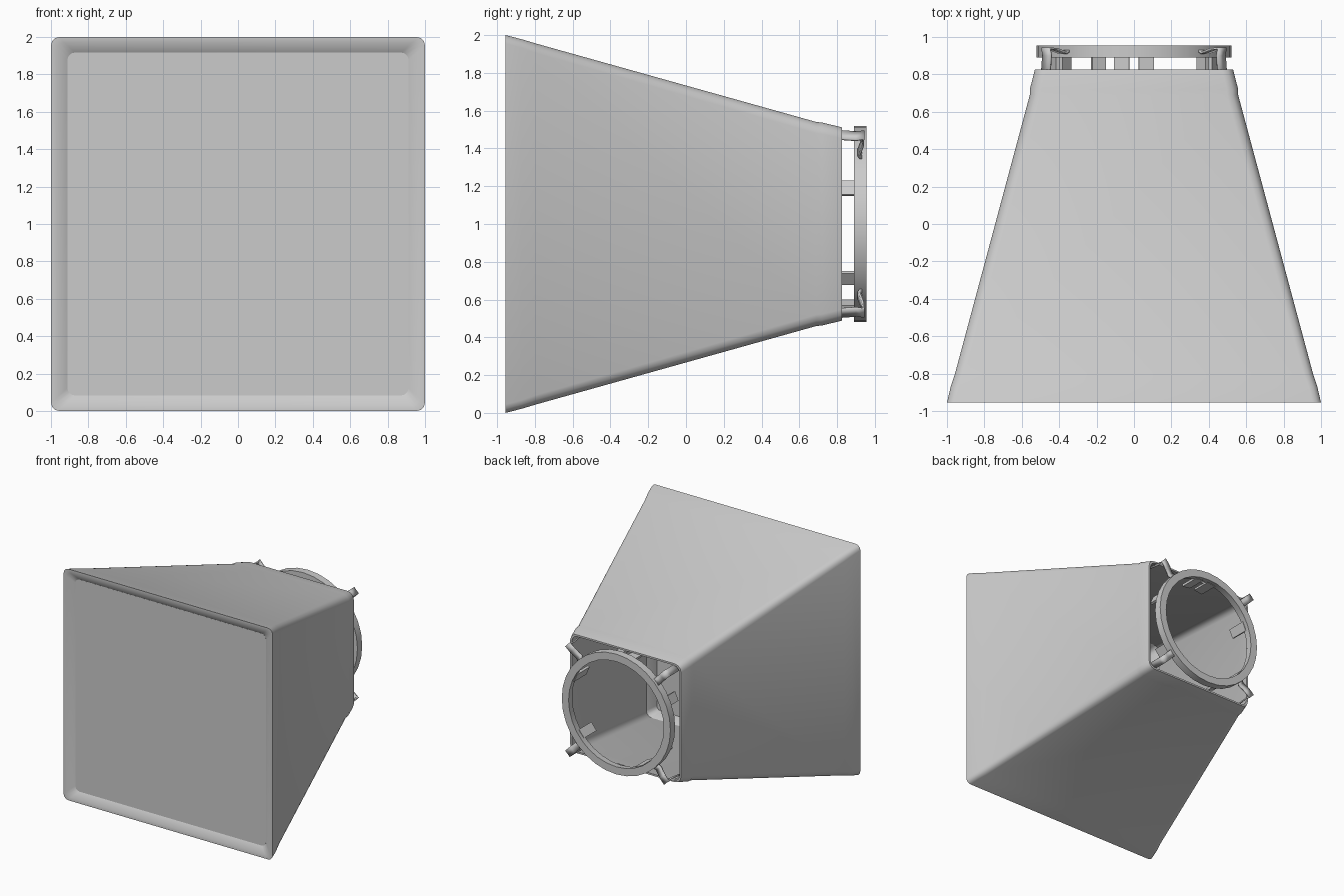
import bpy, bmesh, math
from mathutils import Vector

if "Cube" in bpy.data.objects:
    bpy.data.objects.remove(bpy.data.objects["Cube"])

CZ = 1.0  # height of the central axis


def finish(name, bm, angle=30):
    bmesh.ops.remove_doubles(bm, verts=bm.verts, dist=1e-5)
    bmesh.ops.recalc_face_normals(bm, faces=bm.faces)
    me = bpy.data.meshes.new(name)
    bm.to_mesh(me)
    bm.free()
    ob = bpy.data.objects.new(name, me)
    bpy.context.collection.objects.link(ob)
    bpy.ops.object.select_all(action='DESELECT')
    ob.select_set(True)
    bpy.context.view_layer.objects.active = ob
    bpy.ops.object.shade_smooth_by_angle(angle=math.radians(angle))
    return ob


def section(y, hx, hz, c, seg=3):
    """Rectangle with rounded corners, lying across the y axis."""
    pts = []
    for k, (sx, sz) in enumerate([(1, 1), (-1, 1), (-1, -1), (1, -1)]):
        for i in range(seg + 1):
            a = math.radians(90 * k + 90 * i / seg)
            pts.append((sx * (hx - c) + c * math.cos(a), y,
                        CZ + sz * (hz - c) + c * math.sin(a)))
    return pts


def circle(y, r, n=32):
    return [(r * math.cos(2 * math.pi * i / n), y, CZ + r * math.sin(2 * math.pi * i / n))
            for i in range(n)]


def loft(name, loops, closed=False, caps=False, angle=30):
    bm = bmesh.new()
    rings = [[bm.verts.new(p) for p in lp] for lp in loops]
    for a, b in zip(rings, rings[1:] + ([rings[0]] if closed else [])):
        n = len(a)
        for i in range(n):
            bm.faces.new((a[i], a[(i + 1) % n], b[(i + 1) % n], b[i]))
    if caps:
        bm.faces.new(rings[0])
        bm.faces.new(rings[-1])
    return finish(name, bm, angle)


# Tapered fabric shell: outside, front lip, then back along the inside
loft("fabric_shell", [section(*s) for s in [
    (0.825, 0.53, 0.512, 0.06),
    (0.72, 0.557, 0.537, 0.06),
    (0.69, 0.557, 0.54, 0.06),
    (-0.80, 0.957, 0.957, 0.05),
    (-0.87, 0.98, 0.978, 0.045),
    (-0.955, 1.0, 1.0, 0.045),
    (-0.955, 0.97, 0.97, 0.04),
    (-0.918, 0.91, 0.915, 0.04),
    (-0.89, 0.91, 0.915, 0.04),
    (-0.80, 0.94, 0.94, 0.05),
    (0.70, 0.54, 0.523, 0.055),
    (0.825, 0.515, 0.497, 0.055)]], closed=True)

# Recessed front diffuser panel
loft("diffuser_panel", [section(-0.92, 0.912, 0.917, 0.04),
                        section(-0.90, 0.912, 0.917, 0.04)], caps=True)

# Rear mounting ring
loft("mount_ring", [circle(0.89, 0.52), circle(0.955, 0.52),
                    circle(0.955, 0.455), circle(0.89, 0.465)], closed=True)

# Flat tabs joining the ring to the shell
for deg in (24, -38, 82, 98, 156, 218, 246):
    bm = bmesh.new()
    bmesh.ops.create_cube(bm, size=1)
    bmesh.ops.scale(bm, verts=bm.verts, vec=(0.02, 0.17, 0.08))
    ob = finish("ring_tab", bm)
    a = math.radians(deg)
    ob.location = (0.465 * math.cos(a), 0.83, CZ + 0.465 * math.sin(a))
    ob.rotation_euler = (0, -a, 0)


def strip(name, pts, side, thick):
    """Bent flat strip following a path."""
    bm = bmesh.new()
    rows = [[bm.verts.new(p + side * s) for s in (-1, 1)] for p in pts]
    for a, b in zip(rows, rows[1:]):
        bm.faces.new((a[0], a[1], b[1], b[0]))
    ob = finish(name, bm)
    m = ob.modifiers.new("thickness", 'SOLIDIFY')
    m.thickness = thick
    m.offset = 0


# Bent corner brackets holding the shell corners to the ring
for sx in (1, -1):
    for sz in (1, -1):
        path = [Vector((sx * d, y, CZ + sz * d)) for d, y in
                ((0.345, 0.94), (0.38, 0.915), (0.43, 0.935), (0.47, 0.94),
                 (0.465, 0.90), (0.475, 0.76))]
        strip("corner_bracket", path, Vector((sx, 0, -sz)) * 0.022, 0.012)
